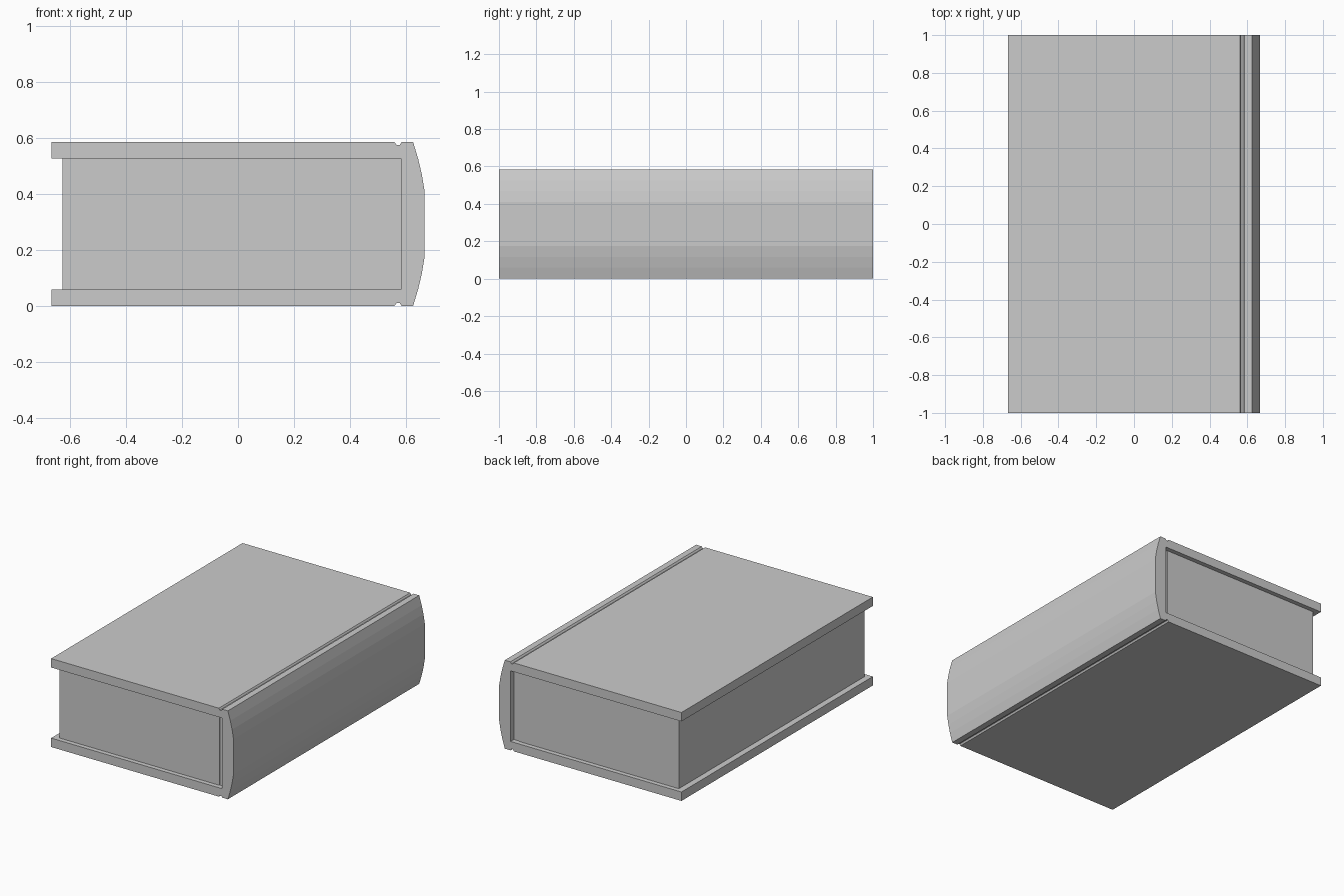
import bpy, bmesh

if "Cube" in bpy.data.objects:
    bpy.data.objects.remove(bpy.data.objects["Cube"])

H = 0.585  # total thickness of the book


def extrude_profile(name, pts, half):
    """Extrude an x-z outline along y, from -half to +half."""
    bm = bmesh.new()
    face = bm.faces.new([bm.verts.new((x, -half, z)) for x, z in pts])
    res = bmesh.ops.extrude_face_region(bm, geom=[face])
    verts = [g for g in res["geom"] if isinstance(g, bmesh.types.BMVert)]
    bmesh.ops.translate(bm, verts=verts, vec=(0, 2 * half, 0))
    bmesh.ops.recalc_face_normals(bm, faces=bm.faces)
    mesh = bpy.data.meshes.new(name)
    bm.to_mesh(mesh)
    bm.free()
    obj = bpy.data.objects.new(name, mesh)
    bpy.context.collection.objects.link(obj)
    return obj


def box(name, x0, x1, z0, z1, half):
    return extrude_profile(name, [(x0, z0), (x1, z0), (x1, z1), (x0, z1)], half)


# Cover: lower half of the outline with hinge groove and rounded spine, then mirrored
lower = [(0.583, 0.059), (-0.667, 0.059), (-0.667, 0.0),
         (0.56, 0.0), (0.567, 0.011), (0.577, 0.011), (0.585, 0.0),
         (0.626, 0.0), (0.644, 0.06), (0.657, 0.115), (0.667, 0.175)]
upper = [(x, H - z) for x, z in reversed(lower)]
extrude_profile("cover", lower + upper, 1.0)

# Page block, set in from the cover edges
box("pages", -0.627, 0.543, 0.059, H - 0.059, 0.97)

# Binding strip between the pages and the spine
box("binding", 0.543, 0.583, 0.059, H - 0.059, 0.965)
